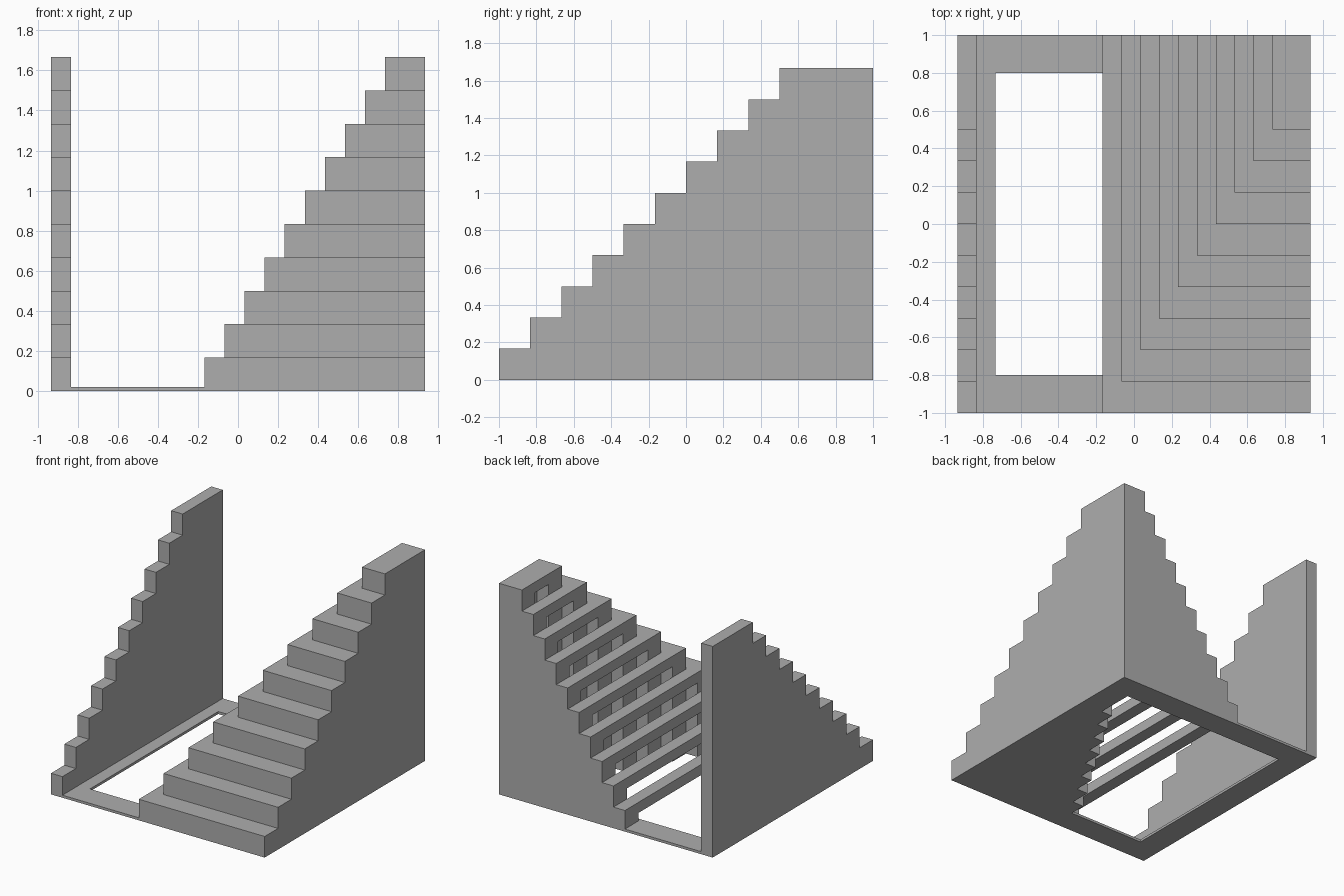
import bpy, bmesh
from mathutils import Vector

old = bpy.data.objects.get("Cube")
if old:
    bpy.data.objects.remove(old, do_unlink=True)

STEPS = 10
RISE = RUN = 1 / 6          # step height and depth
SIDE = 0.1                  # sideways inset of each step, and wall thickness
HX, HY = 0.9333, 1.0        # half width and half depth
X0 = HX - 1.1               # where the lowest step begins
BACK = HY - RUN             # inner face of the back wall

grey = bpy.data.materials.new("stone_grey")
grey.use_nodes = True
grey.diffuse_color = (0.42, 0.42, 0.42, 1)
grey.node_tree.nodes["Principled BSDF"].inputs["Base Color"].default_value = (0.42, 0.42, 0.42, 1)


def finish(name, bm):
    bmesh.ops.recalc_face_normals(bm, faces=bm.faces)
    mesh = bpy.data.meshes.new(name)
    bm.to_mesh(mesh)
    bm.free()
    mesh.materials.append(grey)
    obj = bpy.data.objects.new(name, mesh)
    bpy.context.collection.objects.link(obj)
    return obj


def add_box(bm, lo, hi):
    lo, hi = Vector(lo), Vector(hi)
    verts = bmesh.ops.create_cube(bm, size=1)["verts"]
    for v in verts:
        v.co = (lo + hi) / 2 + v.co * (hi - lo)


def stepped_wall(name, start, run, end, place, thickness):
    """Extrude a staircase outline; place turns (along, z) into a 3D point."""
    outline = [(start, 0)]
    for k in range(STEPS):
        along = start + k * run
        if k:
            outline.append((along, k * RISE))
        outline.append((along, (k + 1) * RISE))
    outline += [(end, STEPS * RISE), (end, 0)]
    bm = bmesh.new()
    face = bm.faces.new([bm.verts.new(place(a, z)) for a, z in outline])
    new = bmesh.ops.extrude_face_region(bm, geom=[face])["geom"]
    bmesh.ops.translate(bm, vec=thickness, verts=[g for g in new if isinstance(g, bmesh.types.BMVert)])
    return finish(name, bm)


# Side walls and back wall
for name, x in (("right_wall", -HX), ("left_wall", HX - SIDE)):
    stepped_wall(name, -HY, RUN, HY, lambda a, z: (x, a, z), (SIDE, 0, 0))
stepped_wall("back_wall", X0, SIDE, HX - SIDE, lambda a, z: (a, BACK, z), (0, RUN, 0))

# Solid front steps, each narrower and taller than the last
bm = bmesh.new()
for k in range(STEPS):
    y = -HY + k * RUN
    add_box(bm, (X0 + k * SIDE, y, 0), (HX - SIDE, y + RUN, (k + 1) * RISE))
finish("front_steps", bm)

# Open treads running from the front steps to the back wall
bm = bmesh.new()
for k in range(STEPS):
    x, top = X0 + k * SIDE, (k + 1) * RISE
    add_box(bm, (x, -HY + (k + 1) * RUN, top - RISE / 2), (x + SIDE, BACK, top))
finish("side_treads", bm)

# Thin base frame with a rectangular opening
bm = bmesh.new()
RIM, THICK = 0.2, 0.02
for s in (-1, 1):
    xs = sorted((s * HX, s * (HX - RIM)))
    ys = sorted((s * HY, s * (HY - RIM)))
    add_box(bm, (xs[0], -HY, 0), (xs[1], HY, THICK))
    add_box(bm, (-HX + RIM, ys[0], 0), (HX - RIM, ys[1], THICK))
finish("base_frame", bm)
